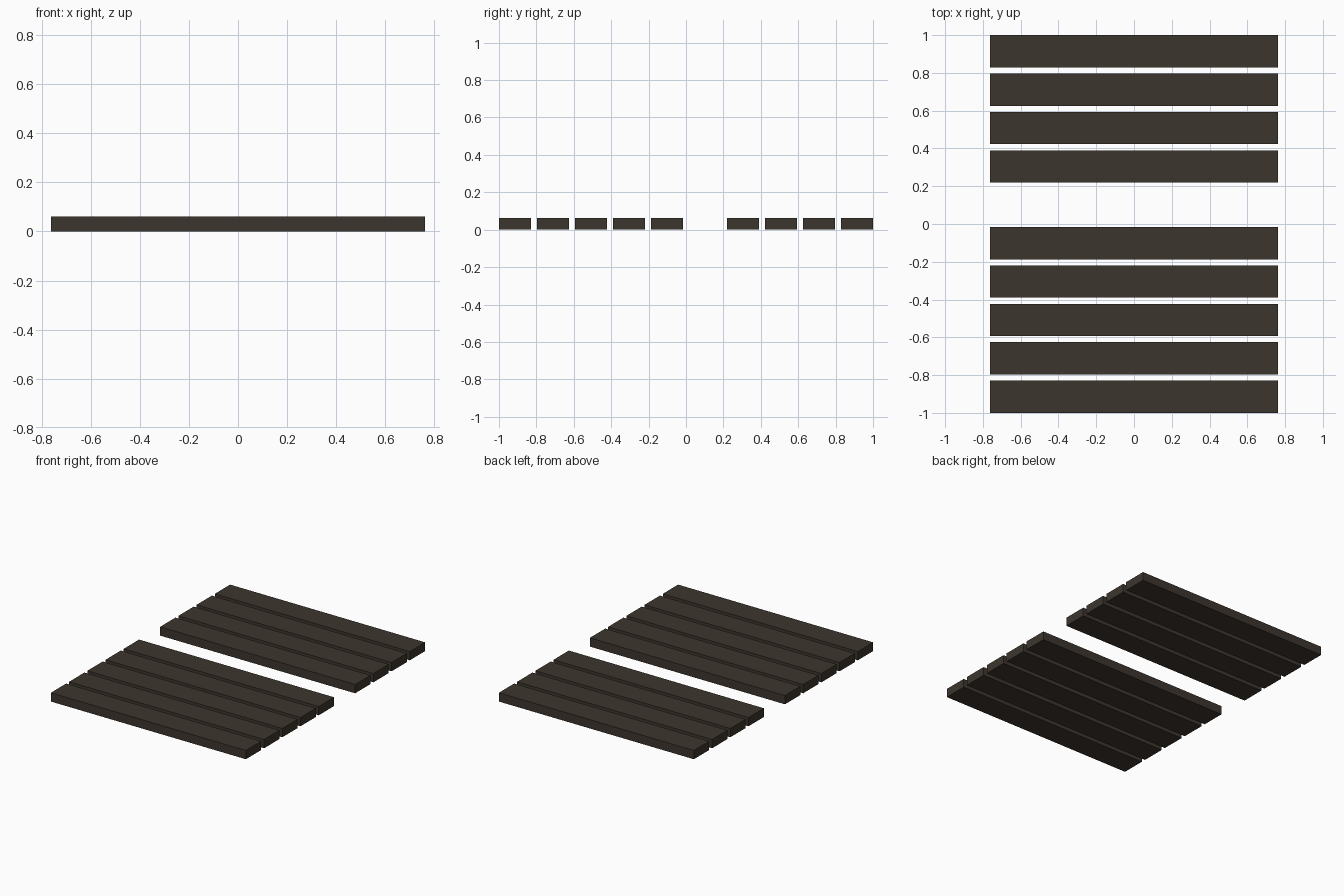
import bpy
import bmesh

if "Cube" in bpy.data.objects:
    bpy.data.objects.remove(bpy.data.objects["Cube"])

LENGTH, WIDTH, THICK = 1.524, 0.171, 0.062
SLOTS = 10
PITCH = (2.0 - WIDTH) / (SLOTS - 1)
MISSING = 5  # empty slot, counted from the front

wood = bpy.data.materials.new("dark brown wood")
wood.diffuse_color = (0.046, 0.036, 0.027, 1.0)
wood.use_nodes = True
wood.node_tree.nodes["Principled BSDF"].inputs["Base Color"].default_value = wood.diffuse_color


def add_plank(name, y):
    bm = bmesh.new()
    bmesh.ops.create_cube(bm, size=1.0)
    bmesh.ops.scale(bm, vec=(LENGTH, WIDTH, THICK), verts=bm.verts)
    mesh = bpy.data.meshes.new(name)
    bm.to_mesh(mesh)
    bm.free()
    mesh.materials.append(wood)
    plank = bpy.data.objects.new(name, mesh)
    plank.location = (0, y, THICK / 2)
    bpy.context.collection.objects.link(plank)


# Row of planks with one left out
for i in range(SLOTS):
    if i != MISSING:
        add_plank(f"plank_{i + 1}", -1 + WIDTH / 2 + i * PITCH)
